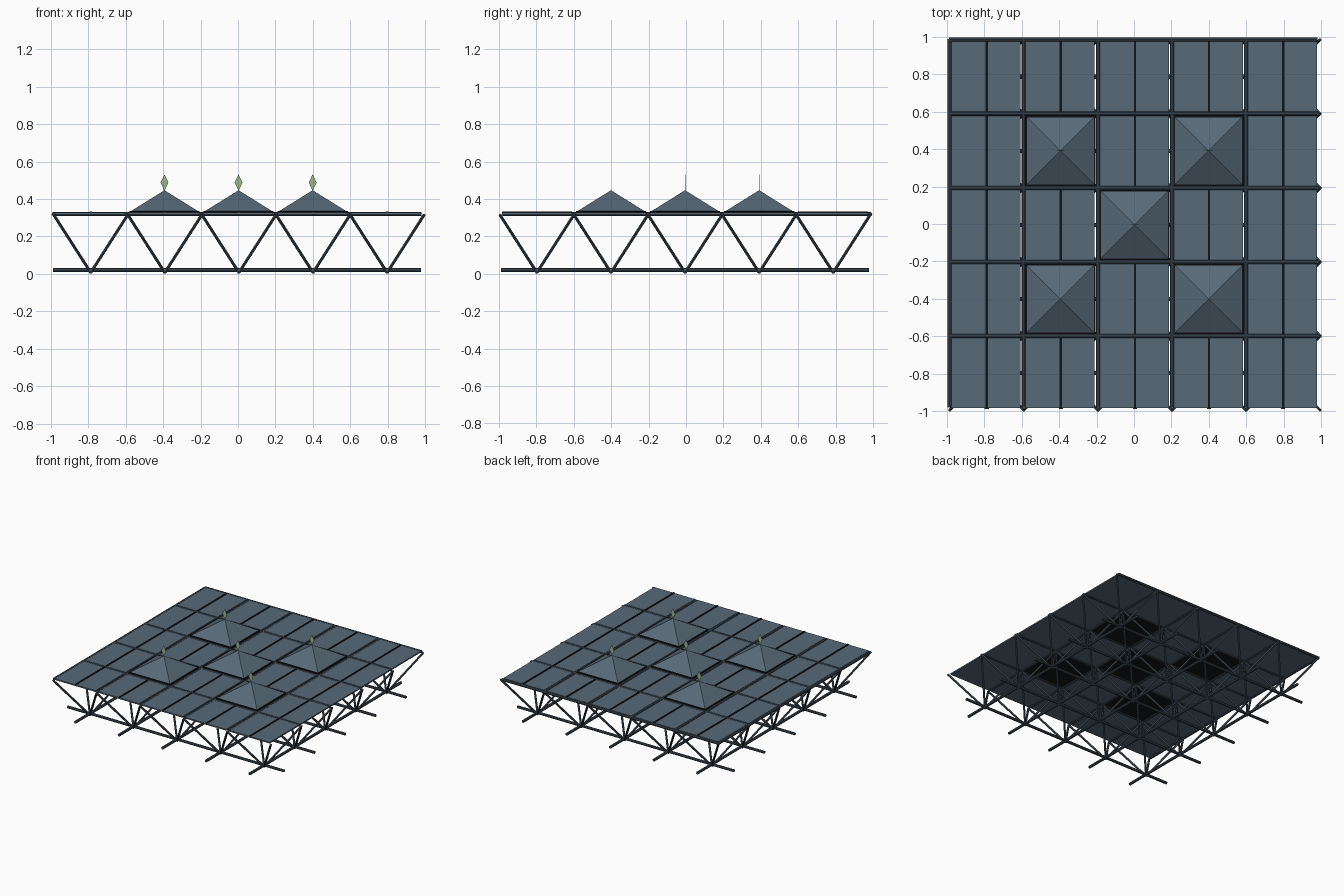
import bpy, bmesh
from mathutils import Vector

if "Cube" in bpy.data.objects:
    bpy.data.objects.remove(bpy.data.objects["Cube"])

P = 0.396                      # cell pitch
CX, CY = 0.005, -0.005         # grid centre
Z_TOP, Z_BOT = 0.319, 0.017    # chord levels
N = 5
DOMES = {(1, 1), (1, 3), (2, 2), (3, 1), (3, 3)}


def material(name, rgb):
    m = bpy.data.materials.new(name)
    m.diffuse_color = (*rgb, 1)
    m.use_nodes = True
    m.node_tree.nodes["Principled BSDF"].inputs["Base Color"].default_value = m.diffuse_color
    return m


PANEL = material("steel blue", (0.095, 0.142, 0.185))
FRAME = material("dark slate", (0.05, 0.075, 0.098))
BLACK = material("black", (0.006, 0.007, 0.008))
GREEN = material("pale green", (0.33, 0.48, 0.25))


def finish(name, bm, mat):
    bmesh.ops.recalc_face_normals(bm, faces=bm.faces)
    me = bpy.data.meshes.new(name)
    bm.to_mesh(me)
    bm.free()
    me.materials.append(mat)
    ob = bpy.data.objects.new(name, me)
    bpy.context.collection.objects.link(ob)
    return ob


def rod(bm, a, b, r, sides=6):
    a, b = Vector(a), Vector(b)
    d = b - a
    mat = d.to_track_quat('Z', 'Y').to_matrix().to_4x4()
    mat.translation = (a + b) / 2
    bmesh.ops.create_cone(bm, cap_ends=True, segments=sides, radius1=r,
                          radius2=r, depth=d.length, matrix=mat)


def box(bm, lo, hi):
    lo, hi = Vector(lo), Vector(hi)
    vs = bmesh.ops.create_cube(bm, size=1)['verts']
    for v in vs:
        v.co = (lo + hi) / 2 + Vector(c * s for c, s in zip(v.co, hi - lo))


def cell(i, j):
    return CX + (i - 2) * P, CY + (j - 2) * P


def corner(i, j):
    return CX + (i - 2.5) * P, CY + (j - 2.5) * P


# Upper chords: rear edge and left edge closed, the other two edges open
bm = bmesh.new()
for k in range(N):
    y = corner(0, k + 1)[1]
    x = corner(k, 0)[0]
    rod(bm, (-0.988, y, Z_TOP), (0.98, y, Z_TOP), 0.011, 8)
    rod(bm, (x, -0.98, Z_TOP), (x, 0.988, Z_TOP), 0.011, 8)
finish("upper_chords", bm, FRAME)

# Lower chords through the strut apexes
bm = bmesh.new()
for k in range(N):
    x, y = cell(k, k)
    rod(bm, (-0.988, y, Z_BOT + 0.003), (0.978, y, Z_BOT + 0.003), 0.011, 8)
    rod(bm, (x, -0.988, Z_BOT + 0.003), (x, 0.978, Z_BOT + 0.003), 0.011, 8)
finish("lower_chords", bm, FRAME)

# Diagonal struts: an inverted pyramid in every cell
bm = bmesh.new()
for i in range(N):
    for j in range(N):
        x, y = cell(i, j)
        for di in (0, 1):
            for dj in (0, 1):
                cx, cy = corner(i + di, j + dj)
                rod(bm, (cx, cy, Z_TOP - 0.003), (x, y, 0.007), 0.0085)
finish("diagonal_struts", bm, FRAME)

# Roof panels with a dark seam down the middle
panels, seams = bmesh.new(), bmesh.new()
for i in range(N):
    for j in range(N):
        if (i, j) in DOMES:
            continue
        x, y = cell(i, j)
        box(panels, (x - 0.188, y - 0.187, 0.316), (x + 0.181, y + 0.187, 0.327))
        box(seams, (x - 0.006, y - 0.187, 0.318), (x + 0.006, y + 0.187, 0.332))
finish("roof_panels", panels, PANEL)
finish("panel_seams", seams, BLACK)

# Pyramid skylights on black curbs, each with a flat diamond marker
curbs, roofs, markers = bmesh.new(), bmesh.new(), bmesh.new()
for i, j in sorted(DOMES):
    x, y = cell(i, j)
    x -= 0.002
    h = 0.188
    box(curbs, (x - h, y - h, 0.316), (x + h, y + h, 0.335))
    h = 0.179
    base = [roofs.verts.new((x + sx * h, y + sy * h, 0.3355))
            for sx, sy in ((-1, -1), (1, -1), (1, 1), (-1, 1))]
    tip = roofs.verts.new((x, y, 0.447))
    roofs.faces.new(base[::-1])
    for k in range(4):
        roofs.faces.new((base[k], base[(k + 1) % 4], tip))
    shape = [(0, 0.443), (0.021, 0.488), (0, 0.532), (-0.021, 0.488)]
    f = markers.faces.new([markers.verts.new((x + px, y - 0.001, pz)) for px, pz in shape])
    ext = bmesh.ops.extrude_face_region(markers, geom=[f])['geom']
    for v in ext:
        if isinstance(v, bmesh.types.BMVert):
            v.co.y += 0.002
    if not f.is_valid or len(f.link_loops if hasattr(f, 'link_loops') else f.loops) != 4:
        continue
finish("skylight_curbs", curbs, BLACK)
finish("skylight_pyramids", roofs, PANEL)
finish("diamond_markers", markers, GREEN)
